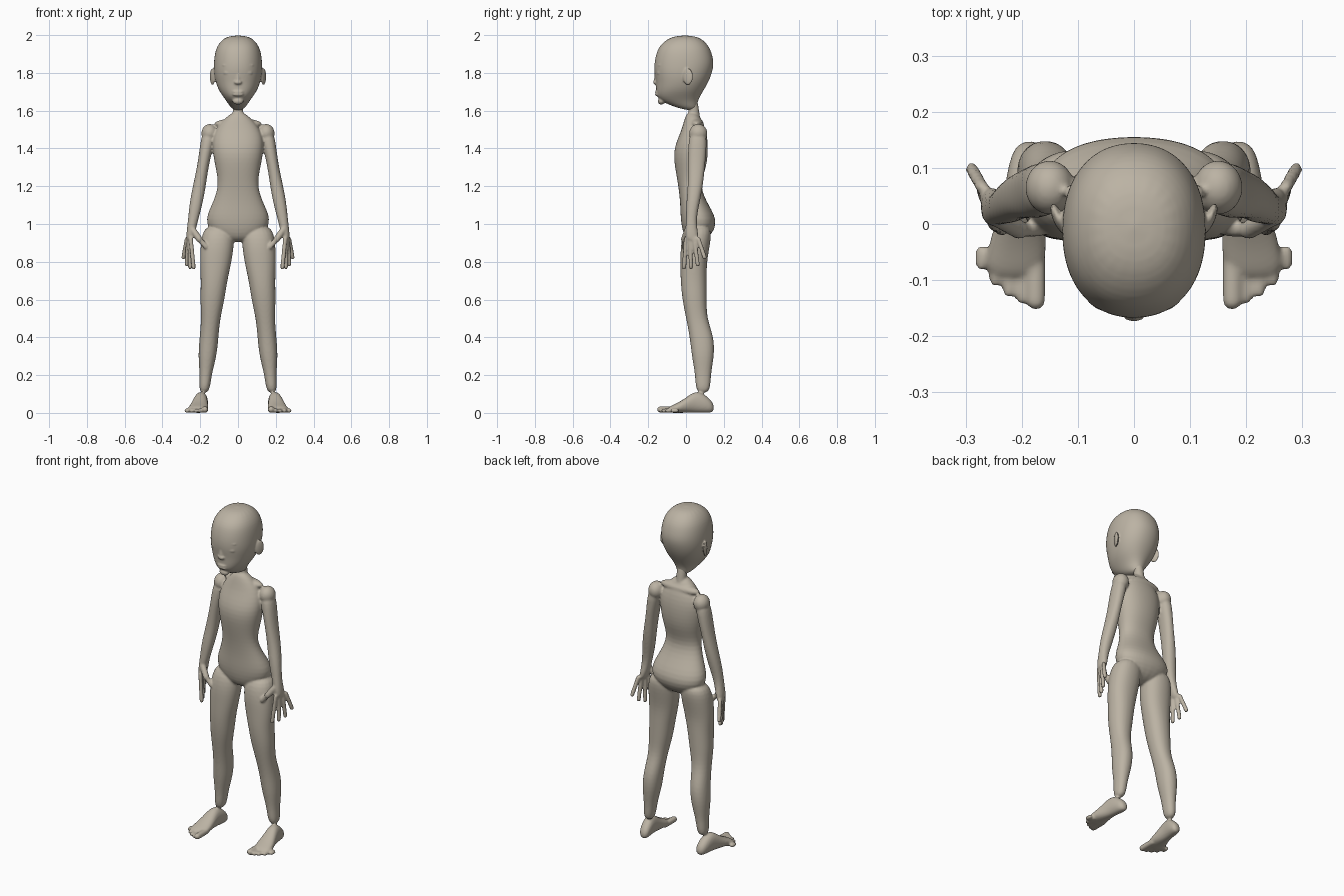
import bpy, bmesh, math
from mathutils import Matrix, Vector

old = bpy.data.objects.get("Cube")
if old:
    bpy.data.objects.remove(old, do_unlink=True)

clay = bpy.data.materials.new("warm_grey_clay")
clay.use_nodes = True
colour = (0.5, 0.45, 0.37, 1)
clay.diffuse_color = colour
clay.node_tree.nodes["Principled BSDF"].inputs["Base Color"].default_value = colour


def stack(bm, axis, start, end, x_start, x_end, rows, sides=20, power=2.2):
    """Closed skin over evenly spaced ovals, each row (half_width, low, high)."""
    rings = []
    for index, (width, low, high) in enumerate(rows):
        t = index / (len(rows) - 1)
        along = start + (end - start) * t
        centre_x = x_start + (x_end - x_start) * t
        ring = []
        for side in range(sides):
            angle = math.tau * side / sides
            c, s = math.cos(angle), math.sin(angle)
            u = math.copysign(abs(c) ** (2 / power), c)
            v = math.copysign(abs(s) ** (2 / power), s)
            across = (low + high) / 2 + v * (high - low) / 2
            x = centre_x + u * width
            point = (x, across, along) if axis == "Z" else (x, along, across)
            ring.append(bm.verts.new(point))
        rings.append(ring)
    for upper, lower in zip(rings, rings[1:]):
        for side in range(sides):
            after = (side + 1) % sides
            bm.faces.new((upper[side], upper[after], lower[after], lower[side]))
    bm.faces.new(rings[0])
    bm.faces.new(rings[-1])


def ball(bm, centre, size, turn=0):
    """Ellipsoid turned about the vertical."""
    matrix = (Matrix.Translation(centre) @ Matrix.Rotation(turn, 4, "Z")
              @ Matrix.Diagonal((*size, 1)))
    bmesh.ops.create_uvsphere(bm, u_segments=16, v_segments=11, radius=1, matrix=matrix)


def capsule(bm, start, end, radius):
    """Round-ended rod, used for fingers, toes and the nose."""
    start, end = Vector(start), Vector(end)
    direction = end - start
    turn = direction.to_track_quat("Z", "Y").to_matrix().to_4x4()
    made = bmesh.ops.create_uvsphere(bm, u_segments=16, v_segments=11, radius=radius)
    for vert in made["verts"]:
        beyond = vert.co.z > 0
        vert.co = turn @ vert.co + (end if beyond else start)


def mirror(bm):
    """Copy everything built so far to the other side."""
    copy = bmesh.ops.duplicate(bm, geom=bm.verts[:] + bm.edges[:] + bm.faces[:])
    for item in copy["geom"]:
        if isinstance(item, bmesh.types.BMVert):
            item.co.x = -item.co.x


def finish(bm, name, voxel, smoothing):
    """Blend the overlapping volumes into one smooth skin."""
    bmesh.ops.recalc_face_normals(bm, faces=bm.faces)
    mesh = bpy.data.meshes.new(name)
    bm.to_mesh(mesh)
    bm.free()
    mesh.materials.append(clay)
    obj = bpy.data.objects.new(name, mesh)
    bpy.context.collection.objects.link(obj)
    rounding = obj.modifiers.new("rounding", "SUBSURF")
    rounding.levels = rounding.render_levels = 2
    blend = obj.modifiers.new("blend", "REMESH")
    blend.mode = "VOXEL"
    blend.voxel_size = voxel
    blend.use_smooth_shade = True
    soften = obj.modifiers.new("soften", "SMOOTH")
    soften.factor = 0.5
    soften.iterations = smoothing


body = bmesh.new()

# Shoulder, arm and palm
ball(body, (0.15, 0.065, 1.48), (0.045, 0.05, 0.05))
stack(body, "Z", 1.5, 0.9, 0.15, 0.26, [
    (0.04, 0.02, 0.11), (0.035, 0.01, 0.11), (0.03, 0.01, 0.1), (0.035, 0.01, 0.09),
    (0.035, 0, 0.07), (0.025, 0, 0.05), (0.02, -0.01, 0.08)])

# Fingers fan out from front to back
for finger in range(4):
    knuckle = Vector((0.25, 0, 0.92)) + finger * Vector((0.007, 0.022, 0))
    tip = Vector((0.235, -0.01, 0.77)) + finger * Vector((0.018, 0.036, 0))
    tip.z += 0.002 * finger ** 3
    capsule(body, knuckle, tip, 0.012)

# Thumb
thumb_joint = (0.205, -0.01, 0.92)
capsule(body, (0.24, 0.01, 0.97), thumb_joint, 0.018)
capsule(body, thumb_joint, (0.17, -0.01, 0.88), 0.014)

# Leg, hip to ankle
stack(body, "Z", 1, 0.1, 0.1, 0.18, [
    (0.08, 0, 0.14), (0.09, -0.03, 0.13), (0.085, -0.03, 0.11), (0.07, -0.03, 0.11),
    (0.065, -0.02, 0.11), (0.05, 0, 0.11), (0.05, 0.02, 0.15), (0.05, 0.03, 0.15),
    (0.03, 0.05, 0.13), (0.03, 0.05, 0.13)])

# Foot, heel to ball
stack(body, "Y", 0.15, -0.1, 0.185, 0.215, [
    (0.025, 0, 0.05), (0.035, 0, 0.1), (0.035, 0, 0.12), (0.045, 0, 0.08),
    (0.055, 0, 0.05), (0.05, 0, 0.03)])

# Toes, shorter towards the outside
for toe in range(5):
    radius = 0.012 if toe else 0.018
    x = 0.175 + 0.024 * toe
    capsule(body, (x, -0.05, radius), (x, 0.004 * toe ** 2 - 0.135, radius), radius)

mirror(body)

# Shoulder slope and torso, neck to pelvis
ball(body, (0, 0.055, 1.53), (0.13, 0.04, 0.03))
stack(body, "Z", 1.6, 0.9, 0, 0, [
    (0.03, 0, 0.06), (0.13, -0.02, 0.11), (0.14, -0.07, 0.12), (0.12, -0.06, 0.11),
    (0.1, -0.04, 0.07), (0.14, -0.03, 0.12), (0.19, -0.03, 0.18), (0.08, 0, 0.1)])
capsule(body, (0, 0.05, 1.54), (0, 0.035, 1.64), 0.029)
finish(body, "body", 0.006, 4)

head = bmesh.new()

# Eye, brow and ear
ball(head, (0.054, -0.14, 1.8), (0.026, 0.016, 0.012), 0.25)
ball(head, (0.054, -0.14, 1.84), (0.034, 0.014, 0.008), 0.3)
ball(head, (0.135, 0.01, 1.78), (0.01, 0.03, 0.045), -0.4)
mirror(head)

# Skull, crown to jaw
stack(head, "Z", 2, 1.6, 0, 0, [
    (0.06, -0.07, 0.06), (0.11, -0.14, 0.12), (0.125, -0.16, 0.14), (0.13, -0.17, 0.15),
    (0.13, -0.17, 0.14), (0.12, -0.16, 0.12), (0.1, -0.16, 0.09), (0.06, -0.15, 0.06),
    (0.03, 0, 0.06)])

# Nose, lips and chin
capsule(head, (0, -0.155, 1.8), (0, -0.16, 1.76), 0.011)
ball(head, (0, -0.16, 1.75), (0.022, 0.015, 0.012))
for lip in (1.7, 1.685):
    ball(head, (0, -0.15, lip), (0.032, 0.015, 0.008))
ball(head, (0, -0.13, 1.65), (0.03, 0.02, 0.018))
finish(head, "head", 0.005, 3)
